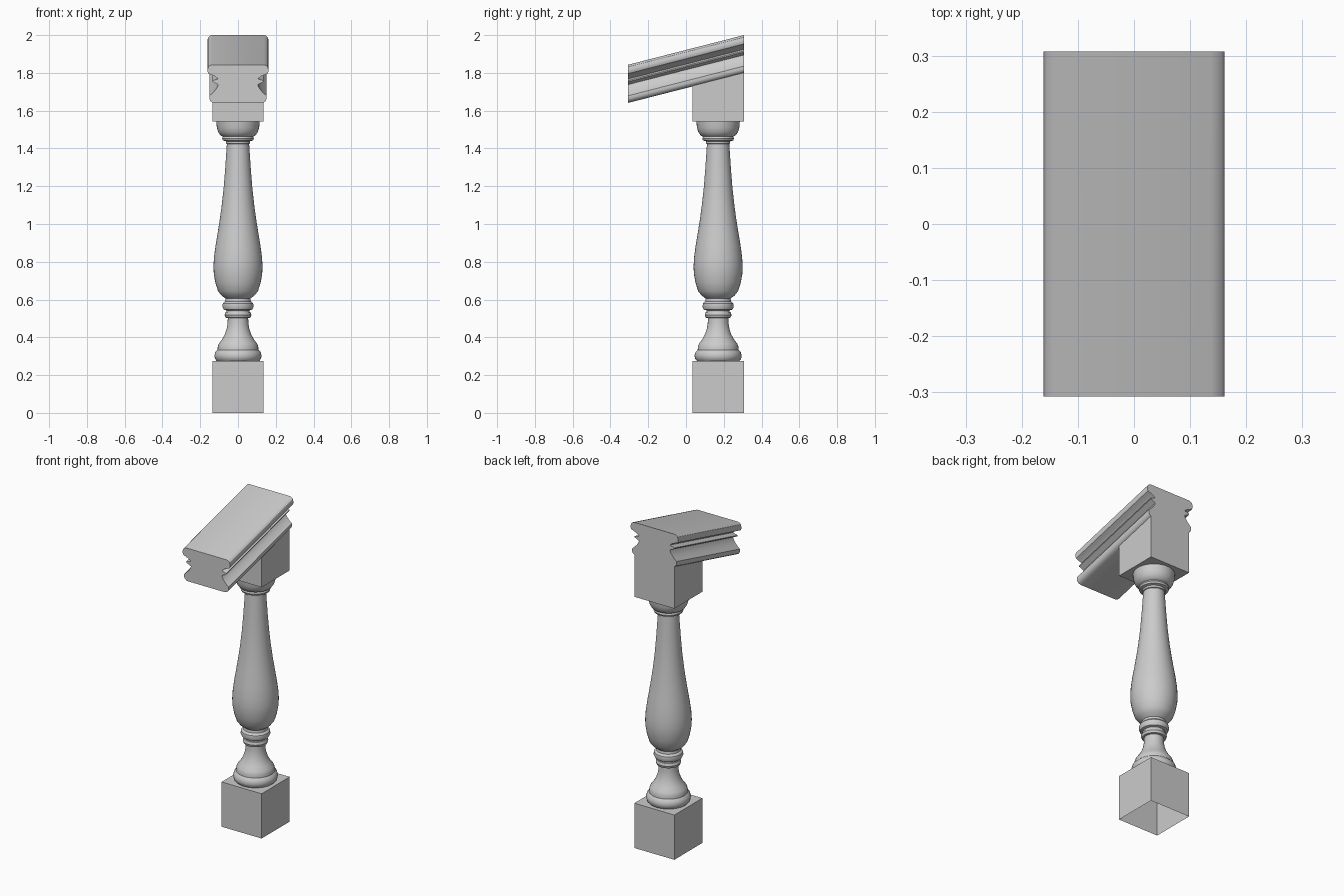
import bpy, bmesh, math

if "Cube" in bpy.data.objects:
    bpy.data.objects.remove(bpy.data.objects["Cube"])

AXIS_Y = 0.17          # the baluster stands under the upper end of the rail
HALF_LEN = 0.307
SLOPE = 0.157 / (2 * HALF_LEN)


def make_object(name, verts, faces, angle=None):
    mesh = bpy.data.meshes.new(name)
    mesh.from_pydata(verts, [], faces)
    bm = bmesh.new()
    bm.from_mesh(mesh)
    bmesh.ops.recalc_face_normals(bm, faces=bm.faces)
    bm.to_mesh(mesh)
    bm.free()
    ob = bpy.data.objects.new(name, mesh)
    bpy.context.collection.objects.link(ob)
    if angle:
        bpy.ops.object.select_all(action='DESELECT')
        ob.select_set(True)
        bpy.context.view_layer.objects.active = ob
        bpy.ops.object.shade_smooth_by_angle(angle=math.radians(angle))
    return ob


def block(name, z0, z1_front, z1_back, caps):
    h, y0, y1 = 0.136, AXIS_Y - 0.135, HALF_LEN
    verts = [(-h, y0, z0), (h, y0, z0), (h, y1, z0), (-h, y1, z0),
             (-h, y0, z1_front), (h, y0, z1_front), (h, y1, z1_back), (-h, y1, z1_back)]
    sides = [(i, (i + 1) % 4, (i + 1) % 4 + 4, i + 4) for i in range(4)]
    return make_object(name, verts, sides + caps)


def lathe(name, profile, n=40):
    verts = [(r * math.cos(2 * math.pi * i / n), AXIS_Y + r * math.sin(2 * math.pi * i / n), z)
             for r, z in profile for i in range(n)]
    faces = [(k * n + i, k * n + (i + 1) % n, (k + 1) * n + (i + 1) % n, (k + 1) * n + i)
             for k in range(len(profile) - 1) for i in range(n)]
    return make_object(name, verts, faces, 35)


# Square plinth, open underneath, and upper block cut to the rail slope
block("base_block", 0, 0.275, 0.275, [(4, 5, 6, 7)])
rail_under = 1.65 + SLOPE * HALF_LEN
block("top_block", 1.543, rail_under + SLOPE * (AXIS_Y - 0.135),
      rail_under + SLOPE * HALF_LEN, [(3, 2, 1, 0)])

# Turned baluster
lathe("baluster", [
    (0.112, 0.275), (0.121, 0.285), (0.125, 0.303), (0.120, 0.322), (0.108, 0.334),
    (0.107, 0.352), (0.101, 0.367), (0.085, 0.388), (0.070, 0.415), (0.060, 0.445),
    (0.055, 0.475), (0.054, 0.502), (0.066, 0.504), (0.071, 0.518), (0.066, 0.533),
    (0.061, 0.535), (0.061, 0.543), (0.076, 0.547), (0.083, 0.563), (0.080, 0.580),
    (0.068, 0.591), (0.066, 0.606), (0.088, 0.622), (0.106, 0.645), (0.120, 0.69),
    (0.128, 0.735), (0.130, 0.775), (0.127, 0.825), (0.119, 0.885), (0.109, 0.945),
    (0.097, 1.02), (0.086, 1.10), (0.076, 1.19), (0.068, 1.29), (0.062, 1.38),
    (0.059, 1.424), (0.064, 1.426), (0.064, 1.438), (0.080, 1.442), (0.084, 1.452),
    (0.080, 1.462), (0.092, 1.468), (0.105, 1.487), (0.112, 1.51), (0.115, 1.545)])

# Moulded handrail: mirrored half section, sheared up along y
half = [(0.137, 1.843), (0.150, 1.839), (0.158, 1.831), (0.161, 1.818), (0.161, 1.806),
        (0.157, 1.796), (0.145, 1.791), (0.122, 1.782), (0.105, 1.768), (0.136, 1.759),
        (0.136, 1.753), (0.105, 1.738), (0.110, 1.724), (0.121, 1.708), (0.136, 1.692),
        (0.151, 1.679), (0.152, 1.664), (0.147, 1.652), (0.137, 1.644), (0.122, 1.641)]
section = half + [(-x, z) for x, z in reversed(half)]
m = len(section)
verts = [(x, y, z + SLOPE * (y + HALF_LEN)) for y in (-HALF_LEN, HALF_LEN) for x, z in section]
faces = [(i, (i + 1) % m, (i + 1) % m + m, i + m) for i in range(m)]
faces += [tuple(range(m)), tuple(range(2 * m - 1, m - 1, -1))]
make_object("handrail", verts, faces, 32)
